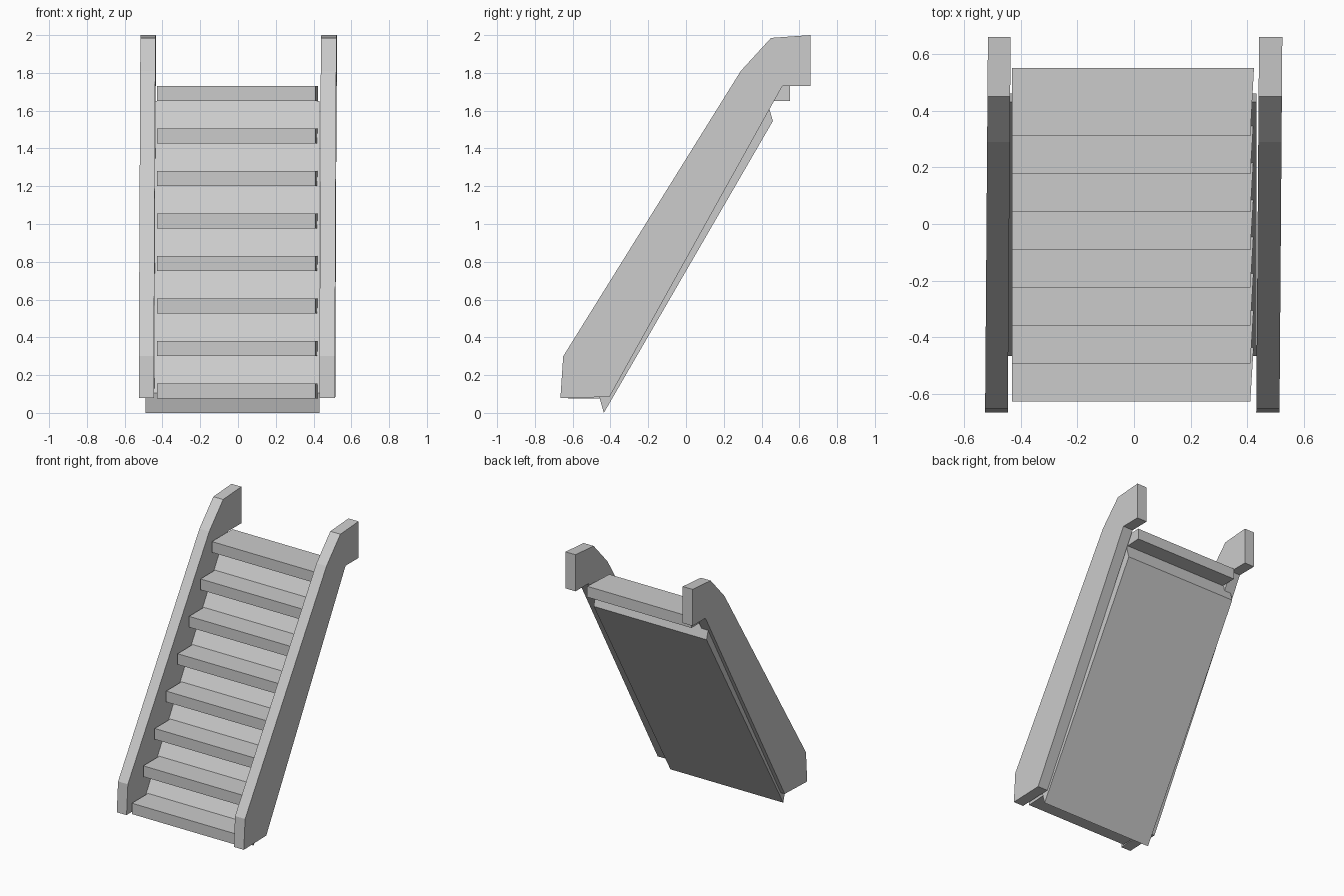
import bpy
import bmesh

cube = bpy.data.objects.get("Cube")
if cube:
    bpy.data.objects.remove(cube, do_unlink=True)

GREY = (0.6, 0.6, 0.6, 1.0)
mat = bpy.data.materials.new("plain grey")
mat.use_nodes = True
mat.diffuse_color = GREY
mat.node_tree.nodes["Principled BSDF"].inputs["Base Color"].default_value = GREY


def extrude_profile(name, profile, x0, x1, skew=0.0, flare=0.0):
    """Extrude a (y, z) profile from x0 to x1; skew slides x along y,
    flare narrows the x1 side at the front."""
    bm = bmesh.new()
    front = min(y for y, z in profile)
    back = max(y for y, z in profile)
    a = [bm.verts.new((x0 + skew * y, y, z)) for y, z in profile]
    b = [bm.verts.new((x1 + skew * y - flare * (back - y) / (back - front), y, z))
         for y, z in profile]
    bm.faces.new(a)
    bm.faces.new(b[::-1])
    n = len(profile)
    for i in range(n):
        j = (i + 1) % n
        bm.faces.new((a[i], b[i], b[j], a[j]))
    bmesh.ops.recalc_face_normals(bm, faces=bm.faces[:])
    mesh = bpy.data.meshes.new(name)
    bm.to_mesh(mesh)
    bm.free()
    mesh.materials.append(mat)
    obj = bpy.data.objects.new(name, mesh)
    bpy.context.collection.objects.link(obj)
    return obj


# Side rails, very slightly turned
rail = [(-0.665, 0.078), (-0.65, 0.30), (0.29, 1.81), (0.45, 1.985),
        (0.66, 2.0), (0.66, 1.73), (0.51, 1.73), (-0.405, 0.085)]
extrude_profile("right_rail", rail, -0.52, -0.44, skew=0.0075)
extrude_profile("left_rail", rail, 0.436, 0.518, skew=0.0075)

# Sloping panel behind the treads
panel = [(-0.435, 0.0), (0.46, 1.545), (0.43, 1.65), (-0.465, 0.105)]
extrude_profile("back_panel", panel, -0.49, 0.432)

# Treads
STEPS = 8
for i in range(STEPS):
    y = -0.625 + i * 0.1335
    top = 0.155 + i * 0.225
    depth = 0.24 if i == STEPS - 1 else 0.21
    tread = [(y, top - 0.08), (y + depth, top - 0.08), (y + depth, top), (y, top)]
    extrude_profile(f"tread_{i + 1}", tread, -0.43, 0.423, flare=0.013)
